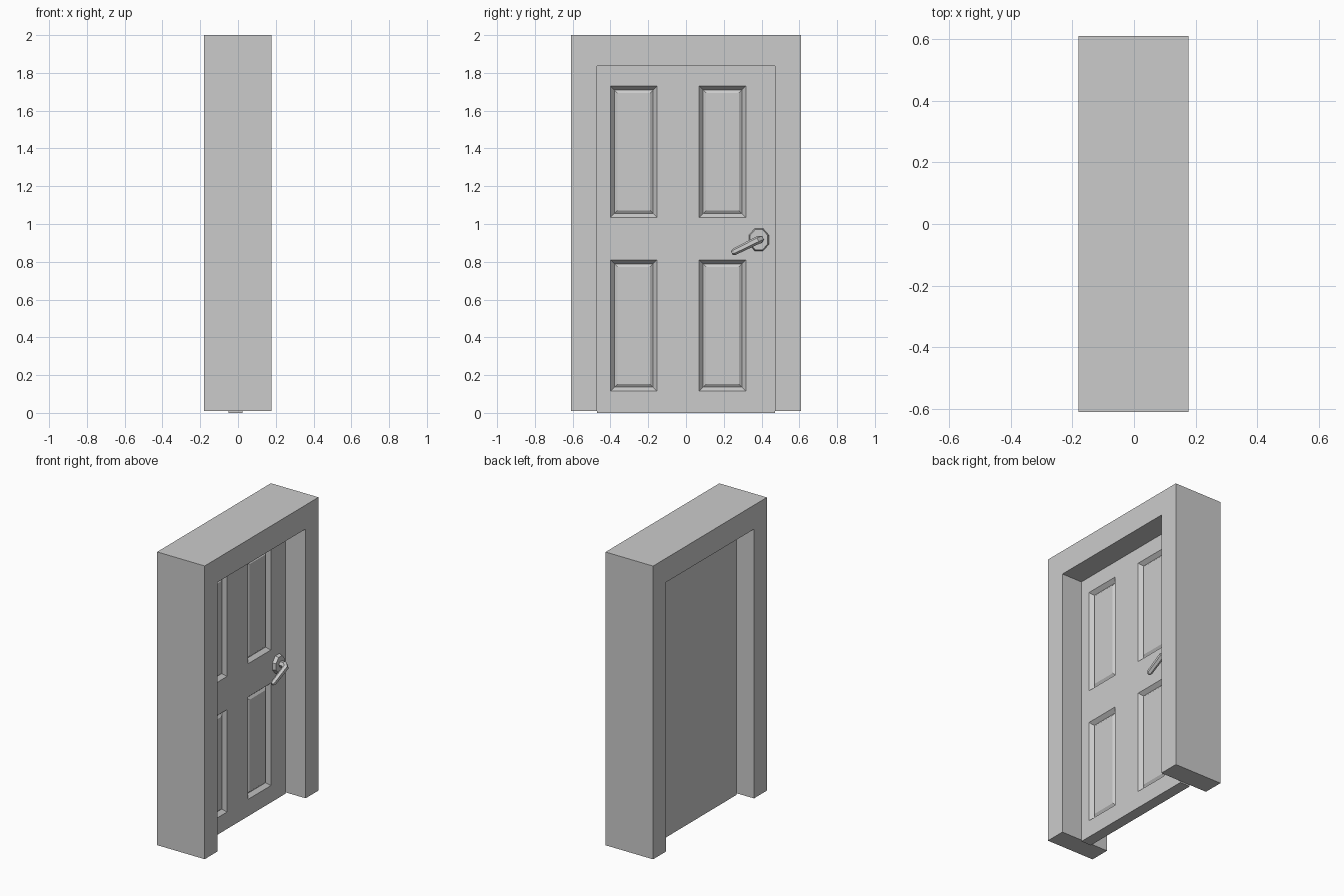
import bpy, bmesh, math
from mathutils import Matrix

if "Cube" in bpy.data.objects:
    bpy.data.objects.remove(bpy.data.objects["Cube"])


def finish(bm, name):
    bmesh.ops.recalc_face_normals(bm, faces=bm.faces)
    mesh = bpy.data.meshes.new(name)
    bm.to_mesh(mesh)
    bm.free()
    obj = bpy.data.objects.new(name, mesh)
    bpy.context.collection.objects.link(obj)
    return obj


# Door frame: an upside-down U profile extruded through the wall depth
BACK, FRONT = -0.18, 0.177
OUT_Y, IN_Y, TOP, HEAD, FOOT = 0.61, 0.472, 2.0, 1.837, 0.01
profile = [(-OUT_Y, FOOT), (-IN_Y, FOOT), (-IN_Y, HEAD), (IN_Y, HEAD),
           (IN_Y, FOOT), (OUT_Y, FOOT), (OUT_Y, TOP), (-OUT_Y, TOP)]
bm = bmesh.new()
face = bm.faces.new([bm.verts.new((BACK, y, z)) for y, z in profile])
ext = bmesh.ops.extrude_face_region(bm, geom=[face], use_keep_orig=True)
moved = [g for g in ext["geom"] if isinstance(g, bmesh.types.BMVert)]
bmesh.ops.translate(bm, verts=moved, vec=(FRONT - BACK, 0, 0))
finish(bm, "door_frame")

# Door leaf: front grid whose odd cells become raised-and-fielded panels
DOOR_BACK, DOOR_FRONT = -0.05, 0.025
ys = [-IN_Y, -0.40, -0.153, 0.07, 0.317, IN_Y]
zs = [0.0, 0.115, 0.81, 1.035, 1.73, HEAD]
bm = bmesh.new()
grid = [[bm.verts.new((DOOR_FRONT, y, z)) for z in zs] for y in ys]
panels = []
for i in range(5):
    for j in range(5):
        f = bm.faces.new((grid[i][j], grid[i + 1][j],
                          grid[i + 1][j + 1], grid[i][j + 1]))
        if i % 2 and j % 2:
            panels.append(f)
rim = [e for e in bm.edges if e.is_boundary]
ext = bmesh.ops.extrude_edge_only(bm, edges=rim)["geom"]
back_verts = [g for g in ext if isinstance(g, bmesh.types.BMVert)]
back_edges = [g for g in ext if isinstance(g, bmesh.types.BMEdge)
              and all(v in back_verts for v in g.verts)]
bmesh.ops.translate(bm, verts=back_verts, vec=(DOOR_BACK - DOOR_FRONT, 0, 0))
bmesh.ops.edgeloop_fill(bm, edges=back_edges)
bmesh.ops.recalc_face_normals(bm, faces=bm.faces)
bm.normal_update()
for thickness, depth in ((0.021, -0.025), (0.016, 0.011)):
    bmesh.ops.inset_individual(bm, faces=panels, thickness=thickness,
                               depth=depth, use_even_offset=True)
    bm.normal_update()
finish(bm, "door_leaf")

# Handle rosette: low octagonal plate on the door face
HY, HZ = 0.386, 0.917
bm = bmesh.new()
bmesh.ops.create_cone(bm, cap_ends=True, segments=8, radius1=0.062,
                      radius2=0.055, depth=0.024,
                      matrix=Matrix.Translation((DOOR_FRONT + 0.011, HY, HZ))
                      @ Matrix.Diagonal((1, 0.92, 1.05, 1))
                      @ Matrix.Rotation(math.pi / 2, 4, 'Y')
                      @ Matrix.Rotation(math.pi / 8, 4, 'Z'))
finish(bm, "handle_rosette")

# Handle lever: faceted bar coming out of the rosette and bending down
path = [(0.03, 0.391, 0.919, 1.2), (0.075, 0.391, 0.919, 1.2),
        (0.093, 0.375, 0.912, 1.15), (0.088, 0.256, 0.853, 1.0),
        (0.086, 0.243, 0.847, 0.6)]
curve = bpy.data.curves.new("handle_lever", 'CURVE')
curve.dimensions = '3D'
curve.bevel_depth = 0.018
curve.bevel_resolution = 1
curve.use_fill_caps = True
spline = curve.splines.new('POLY')
spline.points.add(len(path) - 1)
for point, (x, y, z, r) in zip(spline.points, path):
    point.co = (x, y, z, 1)
    point.radius = r
lever = bpy.data.objects.new("handle_lever", curve)
bpy.context.collection.objects.link(lever)
bpy.context.view_layer.objects.active = lever
lever.select_set(True)
bpy.ops.object.convert(target='MESH')
bpy.ops.object.shade_flat()
